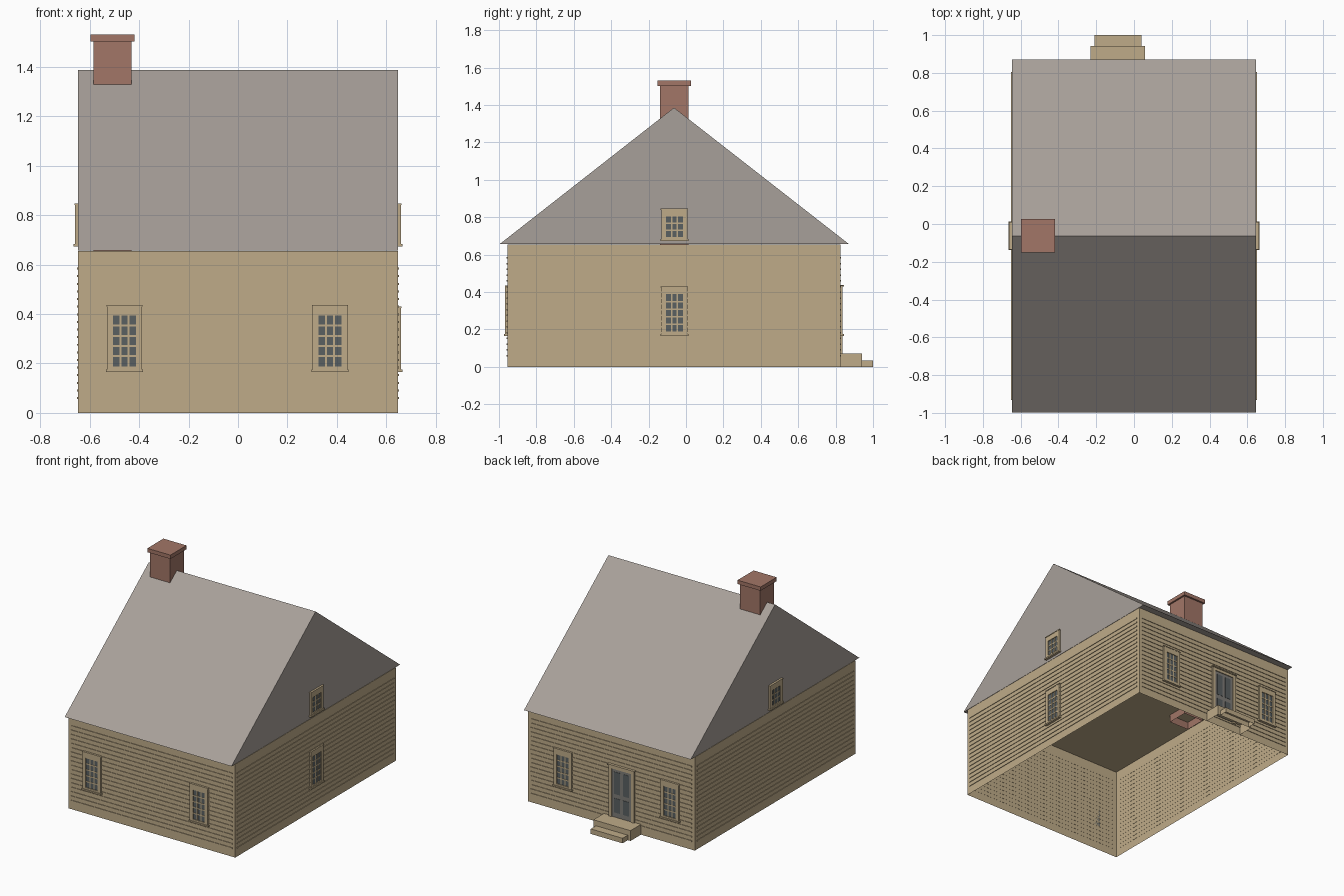
import bpy, bmesh
from math import pi
from mathutils import Matrix, Vector

if "Cube" in bpy.data.objects:
    bpy.data.objects.remove(bpy.data.objects["Cube"])


def material(name, rgb):
    m = bpy.data.materials.new(name)
    m.use_nodes = True
    m.diffuse_color = (*rgb, 1)
    m.node_tree.nodes["Principled BSDF"].inputs["Base Color"].default_value = (*rgb, 1)
    return m


TAN = material("tan paint", (0.52, 0.41, 0.25))
ROOF = material("grey shingle", (0.39, 0.35, 0.32))
BRICK = material("red brick", (0.36, 0.18, 0.135))
GLASS = material("slate glass", (0.10, 0.115, 0.12))
DOOR = material("grey door paint", (0.21, 0.20, 0.185))

# Main dimensions
HX, FRONT, BACK, EAVE = 0.647, -0.955, 0.826, 0.656
MID = (FRONT + BACK) / 2
RIDGE_Y, RIDGE_Z = -0.064, 1.386


def box(bm, x, y, z, mat=0, skip=None):
    """Box from three (low, high) ranges; skip drops faces along a direction."""
    size = [b - a for a, b in (x, y, z)]
    mid = [(a + b) / 2 for a, b in (x, y, z)]
    made = bmesh.ops.create_cube(bm, size=1, matrix=Matrix.Translation(mid) @ Matrix.Diagonal((*size, 1)))
    faces = {f for v in made["verts"] for f in v.link_faces}
    bm.normal_update()
    for f in faces:
        f.material_index = mat
    if skip:
        gone = [f for f in faces if f.normal.dot(Vector(skip)) > 0.9]
        bmesh.ops.delete(bm, geom=gone, context="FACES")


def finish(bm, name, mats, wall=None):
    me = bpy.data.meshes.new(name)
    bm.to_mesh(me)
    bm.free()
    for m in mats:
        me.materials.append(m)
    ob = bpy.data.objects.new(name, me)
    bpy.context.collection.objects.link(ob)
    if wall:
        ob.location, ob.rotation_euler.z = wall[0], wall[1]
    return ob


# Walls as local frames: x along the wall, -y outward
WALLS = {
    "front": ((0, FRONT, 0), 0, HX),
    "right": ((HX, MID, 0), pi / 2, (BACK - FRONT) / 2),
    "back": ((0, BACK, 0), pi, HX),
    "left": ((-HX, MID, 0), -pi / 2, (BACK - FRONT) / 2),
}

# House shell, open underneath
bm = bmesh.new()
box(bm, (-HX, HX), (FRONT, BACK), (0, EAVE - 0.002), skip=(0, 0, -1))
finish(bm, "house_walls", [TAN])

# Clapboard ledges on each wall
for side, wall in WALLS.items():
    bm = bmesh.new()
    half = wall[2] - 0.022
    for i in range(18):
        z = 0.06 + i * 0.0308
        box(bm, (-half, half), (-0.004, 0.001), (z - 0.004, z + 0.004))
    finish(bm, side + "_siding", [TAN], wall)

# Roof prism with gables
bm = bmesh.new()
profile = [(-0.997, EAVE), (0.872, EAVE), (RIDGE_Y, RIDGE_Z)]
face = bm.faces.new([bm.verts.new((-HX, y, z)) for y, z in profile])
out = bmesh.ops.extrude_face_region(bm, geom=[face])
bmesh.ops.translate(bm, vec=(2 * HX, 0, 0), verts=[g for g in out["geom"] if isinstance(g, bmesh.types.BMVert)])
bmesh.ops.recalc_face_normals(bm, faces=bm.faces)
finish(bm, "roof", [ROOF])

# Chimney, open below, with a cap
bm = bmesh.new()
box(bm, (-0.585, -0.430), (-0.139, 0.013), (0.6, 1.505), skip=(0, 0, -1))
finish(bm, "chimney_stack", [BRICK])
bm = bmesh.new()
box(bm, (-0.597, -0.418), (-0.152, 0.026), (1.503, 1.53))
finish(bm, "chimney_cap", [BRICK])


def window(name, side, u, z0, z1, rows, cols=3):
    """Cased window with muntins, sill and head trim on a wall."""
    bm = bmesh.new()
    w, rim = 0.07, 0.024
    gx, g0, g1 = w - rim, z0 + 0.012, z1 - 0.036
    box(bm, (u - gx, u + gx), (-0.006, 0), (g0, g1), 1)
    for s in (-1, 1):
        a, b = sorted((u + s * gx, u + s * w))
        box(bm, (a, b), (-0.012, 0), (z0, z1))
    box(bm, (u - gx, u + gx), (-0.012, 0), (g1, z1))
    box(bm, (u - gx, u + gx), (-0.012, 0), (z0, g0))
    for i in range(1, cols):
        x = u - gx + 2 * gx * i / cols
        box(bm, (x - 0.004, x + 0.004), (-0.008, -0.002), (g0, g1))
    for i in range(1, rows):
        z = g0 + (g1 - g0) * i / rows
        box(bm, (u - gx, u + gx), (-0.0078, -0.002), (z - 0.004, z + 0.004))
    box(bm, (u - w - 0.005, u + w + 0.005), (-0.018, 0), (z0 - 0.01, z0))
    box(bm, (u - w - 0.003, u + w + 0.003), (-0.014, 0), (z1, z1 + 0.006))
    finish(bm, name, [TAN, GLASS], WALLS[side])


for label, x in (("right", -0.459), ("left", 0.372)):
    window("front_window_" + label, "front", x, 0.176, 0.43, 5)
    window("back_window_" + label, "back", -x, 0.176, 0.43, 5)
GABLE_Y = -0.062
window("lower_side_window", "right", GABLE_Y - MID, 0.176, 0.425, 5)
window("gable_window_east", "right", GABLE_Y - MID, 0.683, 0.84, 3)
window("gable_window_west", "left", MID - GABLE_Y, 0.683, 0.84, 3)

# Back door: casing, leaf and four dark panels
bm = bmesh.new()
u = 0.084
box(bm, (u - 0.076, u + 0.076), (-0.006, 0), (0.072, 0.41), 1)
for s in (-1, 1):
    a, b = sorted((u + s * 0.076, u + s * 0.1))
    box(bm, (a, b), (-0.012, 0), (0.06, 0.43))
    for z0, z1 in ((0.105, 0.205), (0.235, 0.39)):
        a, b = sorted((u + s * 0.012, u + s * 0.058))
        box(bm, (a, b), (-0.008, -0.002), (z0, z1), 2)
box(bm, (u - 0.076, u + 0.076), (-0.012, 0), (0.41, 0.43))
box(bm, (u - 0.105, u + 0.105), (-0.018, 0), (0.43, 0.438))
finish(bm, "back_door", [TAN, DOOR, GLASS], WALLS["back"])

# Steps, open underneath
for name, x0, x1, y0, y1, h in (
    ("upper_step", -0.229, 0.059, BACK, 0.942, 0.072),
    ("lower_step", -0.208, 0.039, 0.942, 1.0, 0.035),
):
    bm = bmesh.new()
    box(bm, (x0, x1), (y0, y1), (0, h), skip=(0, 0, -1))
    finish(bm, name, [TAN])
